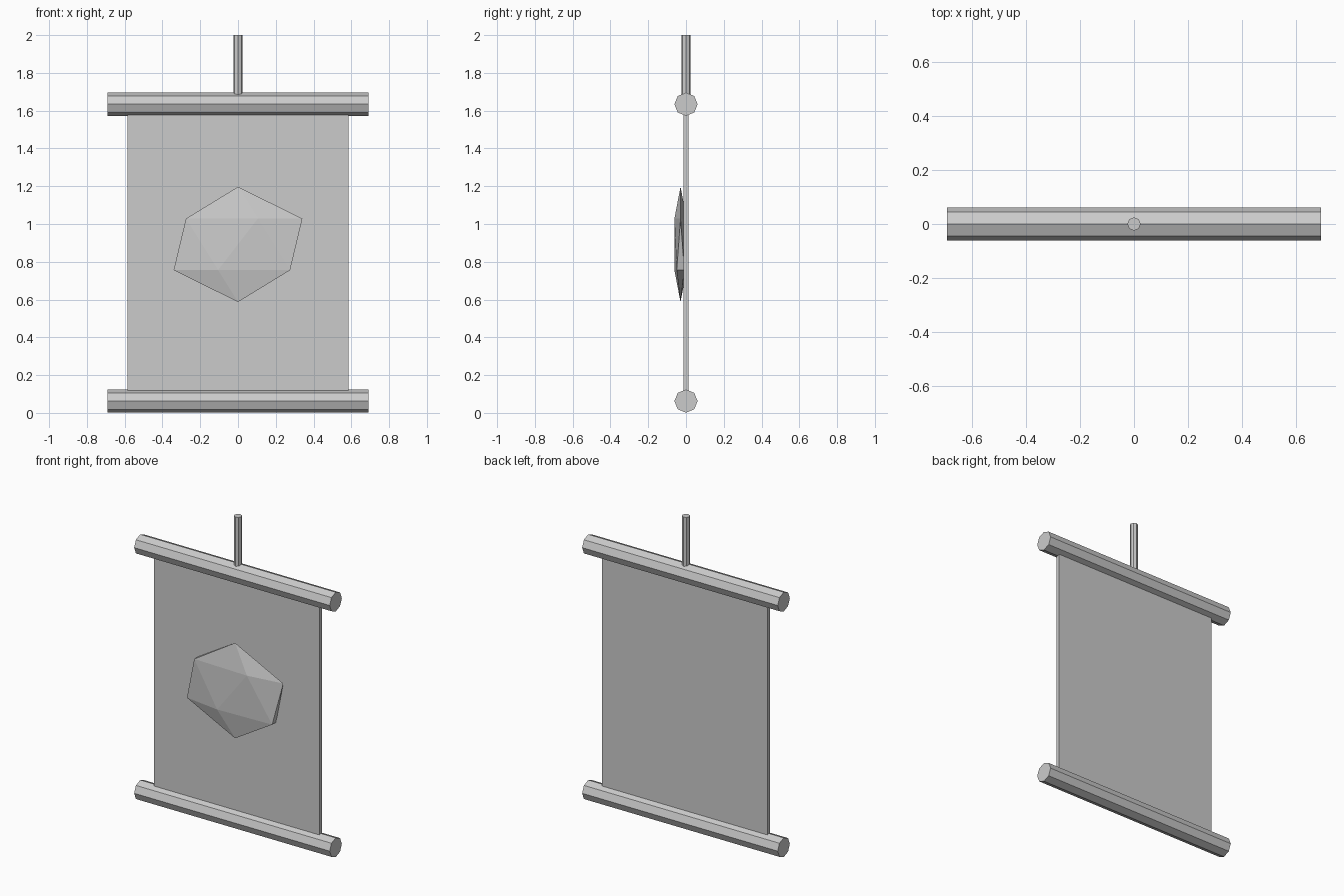
import bpy
from math import pi

if "Cube" in bpy.data.objects:
    bpy.data.objects.remove(bpy.data.objects["Cube"])


def rod(name, radius, depth, location, rotation=(0, 0, 0)):
    bpy.ops.mesh.primitive_cylinder_add(vertices=8, radius=radius, depth=depth,
                                        location=location, rotation=rotation)
    bpy.context.object.name = name


# Horizontal rods, octagonal with an edge on top
for name, z in (("bottom_rod", 0.0625), ("top_rod", 1.634)):
    rod(name, 0.0615, 1.384, (0, 0, z), (0, pi / 2, 0))

# Hanging pole, sunk into the top rod
rod("hanging_pole", 0.0245, 0.34, (0, 0, 1.83))

# Banner panel between the rod centres
bpy.ops.mesh.primitive_cube_add(size=1, location=(0, 0, 0.848))
panel = bpy.context.object
panel.name = "banner_panel"
panel.scale = (1.172, 0.025, 1.571)

# Faceted emblem: flattened icosahedron on the front
bpy.ops.mesh.primitive_ico_sphere_add(subdivisions=1, radius=1, location=(0, -0.029, 0.892))
emblem = bpy.context.object
emblem.name = "emblem"
emblem.scale = (0.381, 0.038, 0.305)
